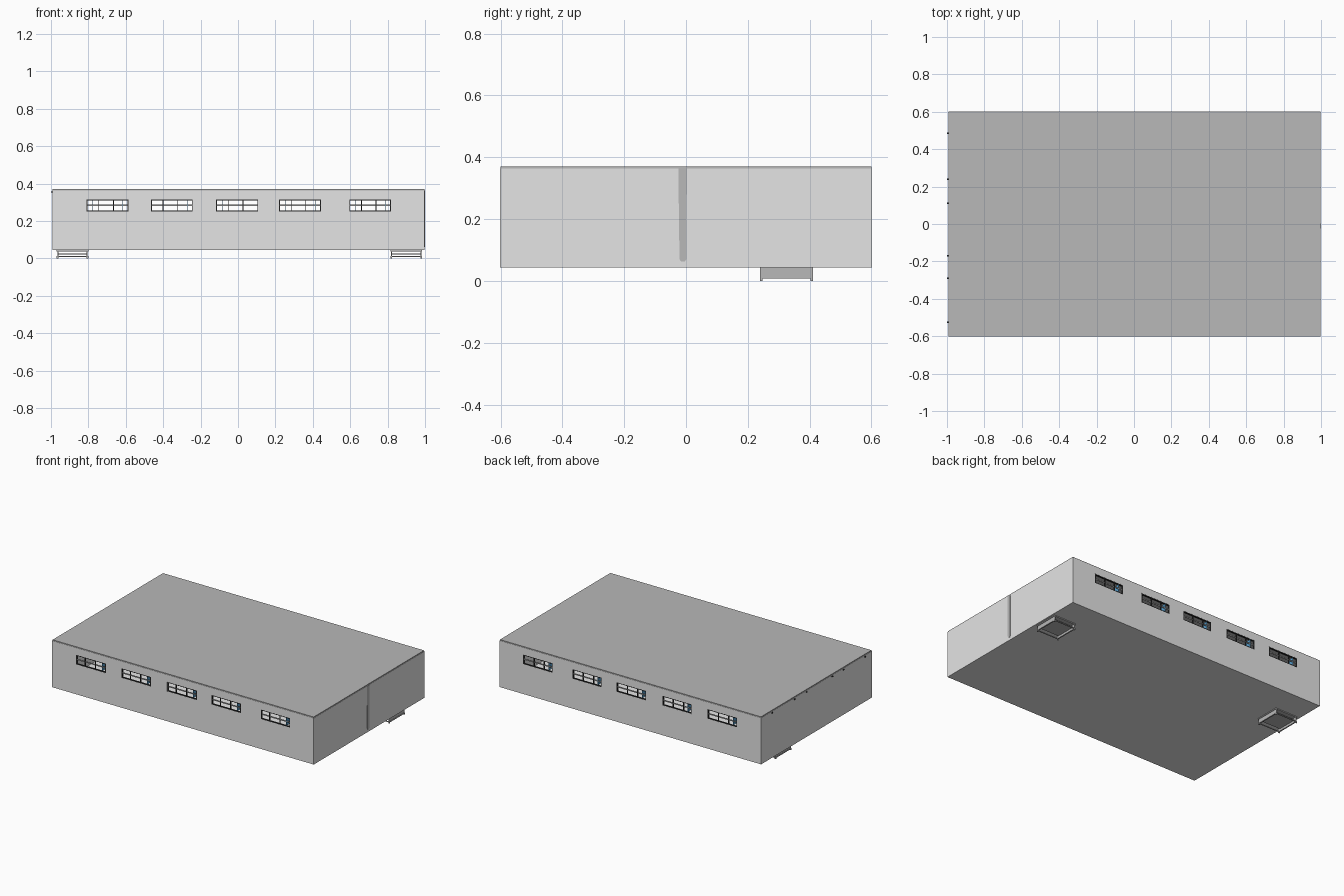
import bpy, bmesh

if "Cube" in bpy.data.objects:
    bpy.data.objects.remove(bpy.data.objects["Cube"])

X0, X1, Y = -0.993, 0.998, 0.602
ZB, ZW, ZT = 0.044, 0.364, 0.37
WIN = [(-0.81, -0.585), (-0.465, -0.242), (-0.117, 0.108), (0.22, 0.443), (0.595, 0.818)]
WZ0, WZ1 = 0.25, 0.315


def mat(name, r, g, b):
    m = bpy.data.materials.new(name)
    m.diffuse_color = (r, g, b, 1)
    m.use_nodes = True
    m.node_tree.nodes["Principled BSDF"].inputs["Base Color"].default_value = m.diffuse_color
    return m


WALL = mat("wall_light_grey", 0.78, 0.78, 0.78)
ROOF = mat("panel_grey", 0.48, 0.48, 0.48)
DARK = mat("frame_dark", 0.03, 0.03, 0.03)
WHITE = mat("floor_white", 0.9, 0.9, 0.9)
BLUE = mat("glass_blue", 0.1, 0.35, 0.62)


def add_box(bm, x0, x1, y0, y1, z0, z1):
    r = bmesh.ops.create_cube(bm, size=1)
    for v in r["verts"]:
        v.co.x = x0 if v.co.x < 0 else x1
        v.co.y = y0 if v.co.y < 0 else y1
        v.co.z = z0 if v.co.z < 0 else z1


def finish(name, bm, m):
    me = bpy.data.meshes.new(name)
    bm.to_mesh(me)
    bm.free()
    ob = bpy.data.objects.new(name, me)
    bpy.context.collection.objects.link(ob)
    me.materials.append(m)
    return ob


def boxes(name, m, *bs):
    bm = bmesh.new()
    for b in bs:
        add_box(bm, *b)
    return finish(name, bm, m)


# long walls with window openings, made as a panel grid and thickened inward
def long_wall(name, side):
    bm = bmesh.new()
    xs = [X0] + [x for w in WIN for x in w] + [X1]
    zs = [ZB, WZ0, WZ1, ZW]
    vs = [[bm.verts.new((x, side * Y, z)) for z in zs] for x in xs]
    for i in range(len(xs) - 1):
        for k in range(3):
            if k == 1 and i % 2 == 1:
                continue
            f = [vs[i][k], vs[i + 1][k], vs[i + 1][k + 1], vs[i][k + 1]]
            bm.faces.new(f if side < 0 else f[::-1])
    ob = finish(name, bm, WALL)
    s = ob.modifiers.new("thickness", "SOLIDIFY")
    s.thickness, s.offset = 0.02, -1


for side, label in ((-1, "front"), (1, "back")):
    long_wall(label + "_wall", side)
    y0, y1 = sorted((side * (Y - 0.0005), side * (Y - 0.009)))
    for n, (a, b) in enumerate(WIN):
        w, t = b - a, 0.005
        # window frame, mullions and transom
        m1, m2 = (a + w * q for q in (0.29, 0.64))
        bars = [(a, b, y0, y1, WZ0, WZ0 + t), (a, b, y0, y1, WZ1 - t, WZ1),
                (a, a + t, y0, y1, WZ0, WZ1), (b - t, b, y0, y1, WZ0, WZ1)]
        bars += [(x - 0.002, x + 0.002, y0, y1, WZ0, WZ1) for x in (m1, m2)]
        boxes(f"{label}_window_frame_{n + 1}", DARK, *bars)
        c0, c1 = sorted((side * (Y - 0.004), side * (Y - 0.008)))
        boxes(f"{label}_window_transom_{n + 1}", ROOF, (a, b, c0, c1, 0.279, 0.287))
        # opened glass leaf turned inward, at the right end seen from outside
        g0, g1 = sorted((side * (Y - 0.002), side * (Y - 0.045)))
        x = a + w * (0.86 if side < 0 else 0.14)
        boxes(f"{label}_window_leaf_{n + 1}", BLUE, (x, x + 0.002, g0, g1, WZ0 + t, WZ1 - t))

# end walls
boxes("left_wall", WALL, (X0, X0 + 0.02, -Y + 0.02, Y - 0.02, ZB, ZW))
boxes("right_wall", WALL, (X1 - 0.02, X1, -Y + 0.02, Y - 0.02, ZB, ZW))

# roof slab, underside and interior floor
boxes("roof", ROOF, (X0 + 0.002, X1 - 0.002, -Y + 0.002, Y - 0.002, ZW, ZT))
boxes("base", WALL, (X0 + 0.02, X1 - 0.02, -Y + 0.02, Y - 0.02, ZB, ZB + 0.01))
boxes("floor", WHITE, (X0 + 0.02, X1 - 0.02, -Y + 0.02, Y - 0.02, ZB + 0.01, ZB + 0.014))

# vertical cover strip on the right wall, chamfered at the bottom
bm = bmesh.new()
prof = [(-0.025, ZW), (-0.021, 0.07), (-0.016, 0.062), (-0.004, 0.062), (0.001, 0.07), (0.003, ZW)]
f = bm.faces.new([bm.verts.new((X1, y, z)) for y, z in prof])
ext = bmesh.ops.extrude_face_region(bm, geom=[f])
for v in ext["geom"]:
    if isinstance(v, bmesh.types.BMVert):
        v.co.x += 0.002
bmesh.ops.recalc_face_normals(bm, faces=bm.faces[:])
finish("right_cover_strip", bm, ROOF)

# small brackets under the roof edge on the left wall
boxes("left_brackets", DARK, *[(-1.0, X0, y - 0.004, y + 0.004, 0.352, 0.358)
                               for y in (-0.525, -0.29, -0.17, 0.11, 0.24, 0.485)])

# entrance steps hanging below the floor
for label, a, b in (("left", -0.97, -0.80), ("right", 0.815, 0.985)):
    c, d = 0.24, 0.41
    boxes(label + "_step_sides", ROOF, (a + 0.004, a + 0.009, c, d, 0.01, ZB),
          (b - 0.009, b - 0.004, c, d, 0.01, ZB))
    boxes(label + "_step_tread", ROOF, (a + 0.009, b - 0.009, c + 0.015, d - 0.015, 0.022, 0.025))
    boxes(label + "_step_top", ROOF, (a, b, c, d, 0.038, ZB))
    rails = [(a, b, y, y + 0.006, 0.007, 0.012) for y in (c, d - 0.006)]
    rails += [(x, x + 0.009, c, d, 0.007, 0.012) for x in (a, b - 0.009)]
    boxes(label + "_step_rails", ROOF, *rails)
    boxes(label + "_step_feet", ROOF, *[(x, x + 0.009, y, y + 0.008, 0, 0.007)
                                        for x in (a, b - 0.009) for y in (c, d - 0.008)])
